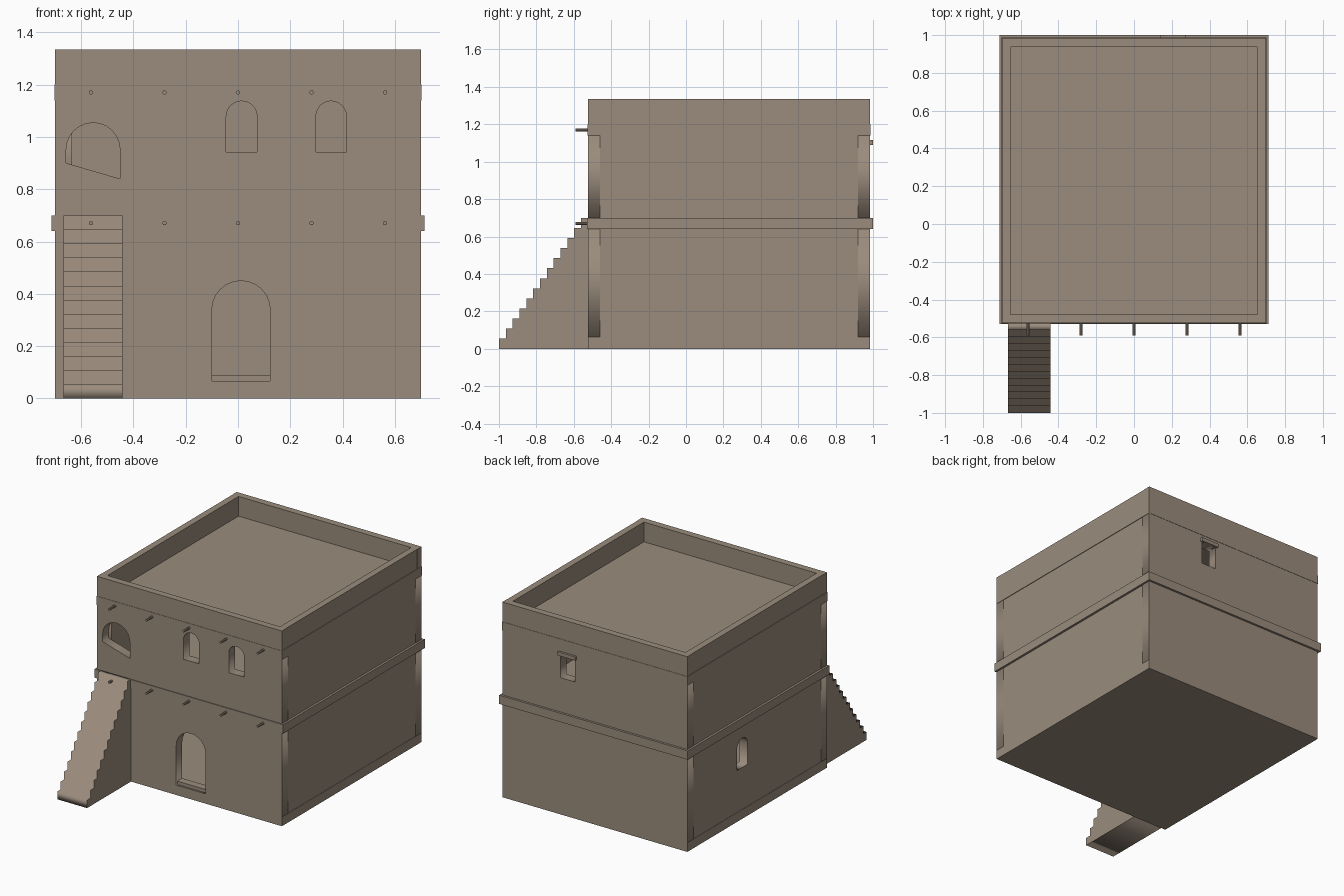
import bpy
from math import pi, sin, cos, radians

if "Cube" in bpy.data.objects:
    bpy.data.objects.remove(bpy.data.objects["Cube"], do_unlink=True)

# One clay colour for everything
clay = bpy.data.materials.new("clay_plaster")
clay.use_nodes = True
COLOUR = (0.325, 0.262, 0.205, 1)
clay.diffuse_color = COLOUR
clay.node_tree.nodes["Principled BSDF"].inputs["Base Color"].default_value = COLOUR

# Main dimensions
W, FRONT, BACK, T = 0.70, -0.525, 0.985, 0.065
BASE, BELT, FLOOR, CEIL, ROOF, TOP = 0.063, 0.64, 0.70, 1.14, 1.20, 1.335
EPS = 0.002


def add(name, mesh):
    ob = bpy.data.objects.new(name, mesh)
    bpy.context.collection.objects.link(ob)
    mesh.materials.clear()
    mesh.materials.append(clay)
    return ob


def prism(name, outlines, plane, lo, hi):
    """Extrude a closed outline (later outlines are holes) from lo to hi."""
    cu = bpy.data.curves.new(name, 'CURVE')
    cu.dimensions = '2D'
    cu.fill_mode = 'BOTH'
    cu.extrude = (hi - lo) / 2
    for pts in outlines:
        sp = cu.splines.new('POLY')
        sp.points.add(len(pts) - 1)
        for p, (a, b) in zip(sp.points, pts):
            p.co = (a, b, 0, 1)
        sp.use_cyclic_u = True
    tmp = bpy.data.objects.new(name + "_outline", cu)
    bpy.context.collection.objects.link(tmp)
    bpy.context.view_layer.update()
    deps = bpy.context.evaluated_depsgraph_get()
    mesh = bpy.data.meshes.new_from_object(tmp.evaluated_get(deps))
    bpy.data.objects.remove(tmp, do_unlink=True)
    ob = add(name, mesh)
    mid = (lo + hi) / 2
    if plane == 'XZ':
        ob.rotation_euler = (pi / 2, 0, 0)
        ob.location.y = mid
    else:
        ob.rotation_euler = (pi / 2, 0, pi / 2)
        ob.location.x = mid
    return ob


def box(name, x0, x1, y0, y1, z0, z1):
    mesh = bpy.data.meshes.new(name)
    v = [(x, y, z) for z in (z0, z1) for x, y in ((x0, y0), (x1, y0), (x1, y1), (x0, y1))]
    sides = [(i, (i + 1) % 4, (i + 1) % 4 + 4, i + 4) for i in range(4)]
    mesh.from_pydata(v, [], [(3, 2, 1, 0), (4, 5, 6, 7)] + sides)
    return add(name, mesh)


def rect(a0, a1, b0, b1):
    return [(a0, b0), (a1, b0), (a1, b1), (a0, b1)]


def arch(a0, a1, b0, b1, b_left=None, n=12):
    """Round-topped opening; b_left raises the left end of the sill."""
    c, r = (a0 + a1) / 2, (a1 - a0) / 2
    top = [(c + r * cos(pi * i / n), b1 - r + r * sin(pi * i / n)) for i in range(n + 1)]
    return [(a0, b0 if b_left is None else b_left), (a1, b0)] + top


def storey(label, z0, z1, front=(), back=(), right=()):
    """Four walls around a hollow room; side walls sit between the end walls."""
    prism(label + "_front_wall", [rect(-W, W, z0, z1), *front], 'XZ', FRONT, FRONT + T)
    prism(label + "_back_wall", [rect(-W, W, z0, z1), *back], 'XZ', BACK - T, BACK)
    side = rect(FRONT + T, BACK - T, z0, z1)
    prism(label + "_right_wall", [side, *right], 'YZ', -W + EPS, -W + T)
    prism(label + "_left_wall", [side], 'YZ', W - T, W - EPS)


# Floors and roof slab
box("base_slab", -W, W, FRONT, BACK, 0, BASE)
box("floor_belt", -0.713, 0.713, FRONT - 0.005, 1.0, BELT, FLOOR)
box("roof_slab", -W - EPS, W + EPS, FRONT - EPS, BACK + EPS, CEIL, ROOF)

# Walls with openings
storey("ground", BASE, BELT,
       front=[arch(-0.10, 0.123, BASE + 0.004, 0.45)],
       right=[arch(0.33, 0.445, 0.35, 0.55)])
storey("upper", FLOOR, CEIL,
       front=[arch(-0.045, 0.073, 0.943, 1.137),
              arch(0.298, 0.414, 0.943, 1.137),
              arch(-0.657, -0.451, 0.84, 1.054, 0.90)],
       back=[rect(0.15, 0.26, 0.935, 1.09)])
box("door_sill", -0.10, 0.123, FRONT + 0.012, FRONT + T, BASE, 0.09)
box("back_window_lintel", 0.138, 0.272, BACK - 0.03, 1.0, 1.09, 1.115)

# Roof parapet
P = 0.047
box("front_parapet", -W, W, FRONT, FRONT + P, ROOF, TOP)
box("back_parapet", -W, W, BACK - P, BACK, ROOF, TOP)
box("right_parapet", -W + EPS, -W + P, FRONT + P, BACK - P, ROOF, TOP)
box("left_parapet", W - P, W - EPS, FRONT + P, BACK - P, ROOF, TOP)

# Outside staircase as one stepped profile
STEPS = 13
run, rise = (1 + FRONT) / STEPS, FLOOR / STEPS
profile = [(FRONT, 0), (-1, 0)]
for i in range(STEPS):
    profile += [(-1 + i * run, (i + 1) * rise), (-1 + (i + 1) * run, (i + 1) * rise)]
prism("staircase", [profile], 'YZ', -0.667, -0.442)

# Projecting beam ends on both floors
for label, z in (("lower", 0.67), ("upper", 1.17)):
    for i in range(5):
        bpy.ops.mesh.primitive_cylinder_add(
            vertices=10, radius=0.008, depth=0.085,
            location=((i - 2) * 0.281, FRONT - 0.0225, z), rotation=(radians(90), 0, 0))
        beam = bpy.context.object
        beam.name = f"{label}_beam_end_{i + 1}"
        beam.data.materials.append(clay)
        bpy.ops.object.shade_smooth_by_angle()
